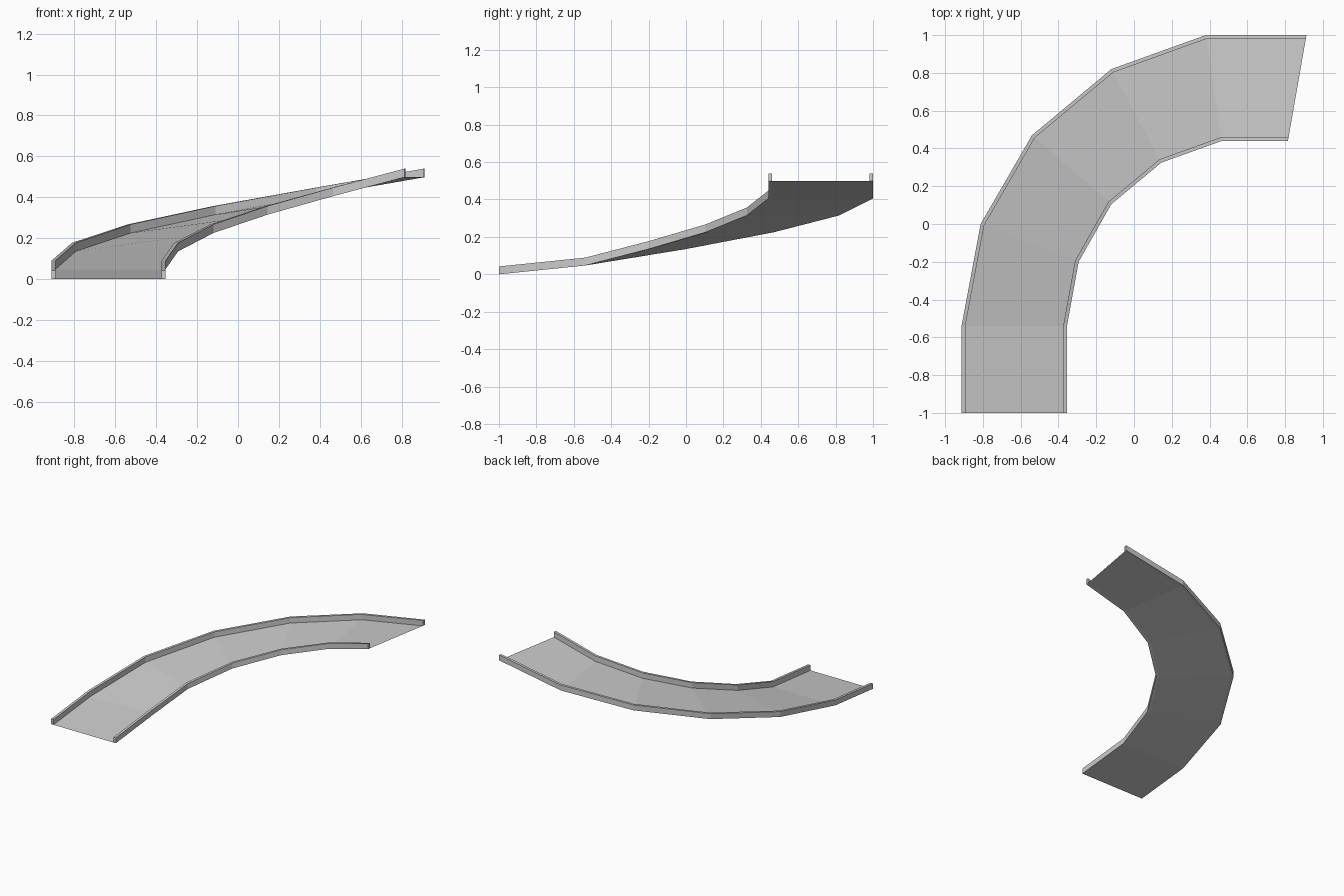
import bpy, bmesh
from mathutils import Vector

if "Cube" in bpy.data.objects:
    bpy.data.objects.remove(bpy.data.objects["Cube"])

# Stations along the curve: outer edge, inner edge, height
outer = [(-.913, -1), (-.913, -.54), (-.812, 0), (-.54, .47), (-.12, .82), (.38, 1), (.913, 1)]
inner = [(-.355, -1), (-.355, -.54), (-.293, -.2), (-.12, .105), (.145, .325), (.465, .44), (.815, .44)]
height = [0, .047, .135, .225, .315, .405, .498]
RIM = .02 / .56      # rim width as a fraction of the track width
WALL = .042          # rim height


def sweep(name, profile, closed):
    """Sweep a profile of (fraction across, height) along the stations."""
    bm = bmesh.new()
    rings = []
    for o, i, z in zip(outer, inner, height):
        o, i = Vector((*o, z)), Vector((*i, z))
        rings.append([bm.verts.new(o.lerp(i, t) + Vector((0, 0, h))) for t, h in profile])
    n = len(profile)
    for a, b in zip(rings, rings[1:]):
        for k in range(n if closed else n - 1):
            j = (k + 1) % n
            bm.faces.new((a[k], a[j], b[j], b[k]))
    if closed:
        bm.faces.new(rings[0])
        bm.faces.new(rings[-1])
    bmesh.ops.recalc_face_normals(bm, faces=bm.faces)
    if not closed:
        bm.normal_update()
        for f in bm.faces:
            if f.normal.z < 0:
                f.normal_flip()
    mesh = bpy.data.meshes.new(name)
    bm.to_mesh(mesh)
    bm.free()
    ob = bpy.data.objects.new(name, mesh)
    bpy.context.collection.objects.link(ob)
    return ob


def rim(name, a, b):
    sweep(name, [(a, 0), (b, 0), (b, WALL), (a, WALL)], True)


# Thin ramp deck and the two raised rims
sweep("ramp_deck", [(RIM, 0), (1 - RIM, 0)], False)
rim("outer_rim", 0, RIM)
rim("inner_rim", 1 - RIM, 1)
